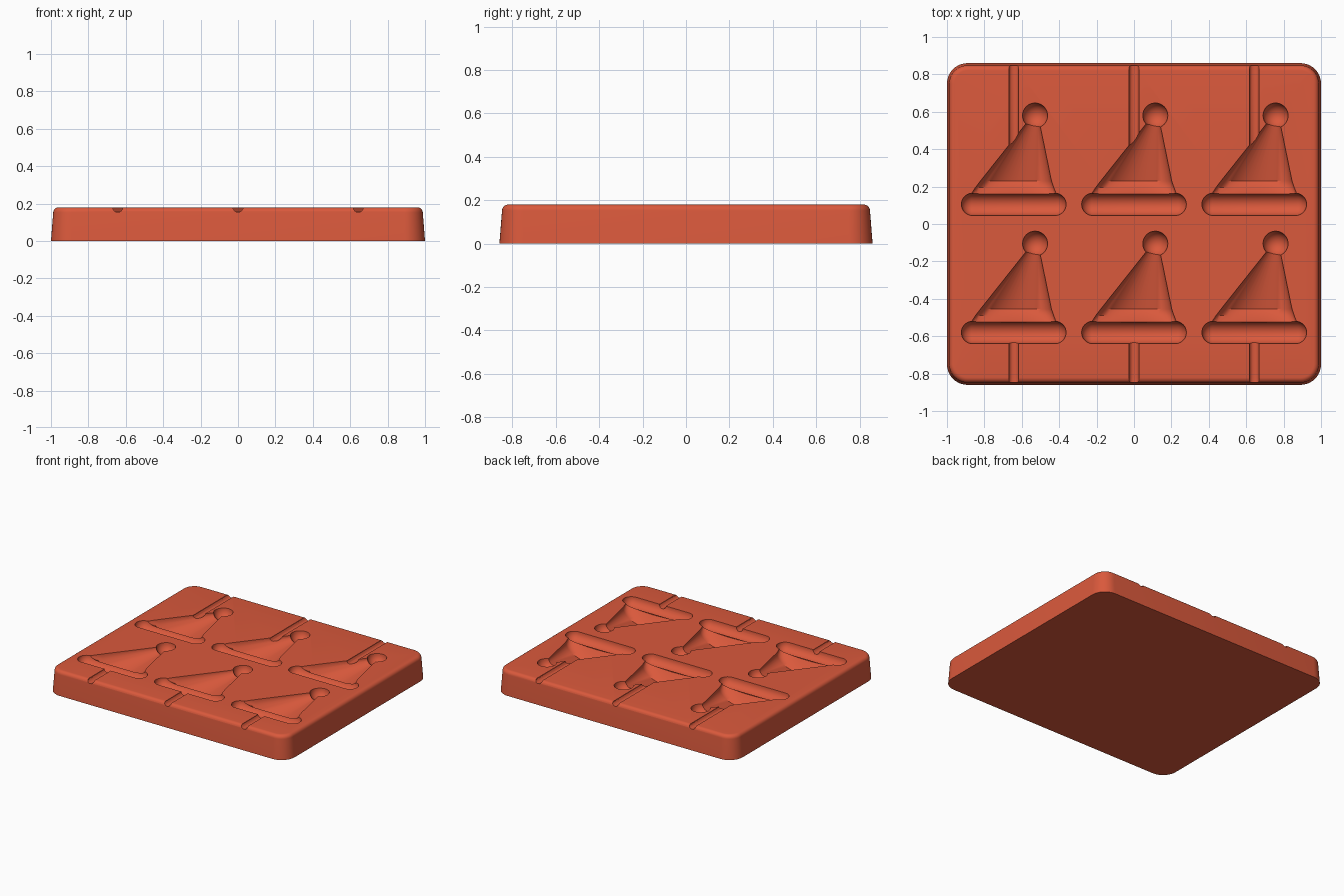
import bpy, bmesh
from math import sin, cos, pi, radians
from mathutils import Matrix

TOP = 0.18
STEP = 0.643                      # spacing of cavity columns
ROWS = (0.105, -0.58)             # brim centre line of each row
COLS = (-STEP, 0.0, STEP)

if "Cube" in bpy.data.objects:
    bpy.data.objects.remove(bpy.data.objects["Cube"], do_unlink=True)

red = bpy.data.materials.new("silicone red")
red.use_nodes = True
colour = (0.70, 0.10, 0.045, 1)
red.diffuse_color = colour
red.node_tree.nodes["Principled BSDF"].inputs["Base Color"].default_value = colour


def finish(bm, name):
    bmesh.ops.recalc_face_normals(bm, faces=bm.faces)
    mesh = bpy.data.meshes.new(name)
    bm.to_mesh(mesh)
    bm.free()
    mesh.materials.append(red)
    obj = bpy.data.objects.new(name, mesh)
    bpy.context.collection.objects.link(obj)
    return obj


def loft(bm, rings):
    """Skin a list of closed point rings and cap both ends."""
    loops = [[bm.verts.new(p) for p in ring] for ring in rings]
    n = len(loops[0])
    for a, b in zip(loops, loops[1:]):
        for i in range(n):
            j = (i + 1) % n
            bm.faces.new((a[i], a[j], b[j], b[i]))
    bm.faces.new(loops[0])
    bm.faces.new(loops[-1])


def rounded_rectangle(inset, z, steps=10):
    r = 0.11 - inset
    ring = []
    for k, (sx, sy) in enumerate(((1, 1), (-1, 1), (-1, -1), (1, -1))):
        for i in range(steps + 1):
            a = pi / 2 * (k + i / steps)
            ring.append((sx * 0.89 + r * cos(a), sy * 0.75 + r * sin(a), z))
    return ring


def hat_section(y, left, right, depth, steps=20):
    """Half ellipse below the top face, closed by a strip above it."""
    mid, half = (left + right) / 2, (right - left) / 2
    ring = [(mid - half * cos(pi * i / steps), y, TOP - depth * sin(pi * i / steps))
            for i in range(steps + 1)]
    return ring + [(right, y, TOP + 0.03), (left, y, TOP + 0.03)]


# Slab with drafted walls and a rounded top rim
bm = bmesh.new()
rim = [(0.012 + 0.028 * (1 - cos(a)), 0.152 + 0.028 * sin(a))
       for a in (pi / 2 * i / 6 for i in range(7))]
loft(bm, [rounded_rectangle(i, z) for i, z in [(0, 0)] + rim])
mold = finish(bm, "hat_mold_tray")

cones, brims, poms, channels = (bmesh.new() for _ in range(4))
for cx in COLS:
    for cy in ROWS:
        # Hat body: slanted hollow that rises again toward the brim
        sections = ((0.055, -0.228, 0.228, 0.03), (0.09, -0.205, 0.214, 0.08),
                    (0.125, -0.178, 0.202, 0.105), (0.475, 0.1, 0.13, 0.025))
        rings = [hat_section(y, l, r, d) for y, l, r, d in sections]
        loft(cones, [[(x + cx, y + cy, z) for x, y, z in ring] for ring in rings])
        # Pompom: hemispherical hollow
        bmesh.ops.create_uvsphere(poms, u_segments=32, v_segments=16, radius=0.067,
                                  matrix=Matrix.Translation((cx + 0.114, cy + 0.475, TOP)))
        # Brim: capsule hollow
        ball = bmesh.ops.create_uvsphere(brims, u_segments=32, v_segments=17, radius=0.06,
                                         matrix=Matrix.Rotation(pi / 2, 4, 'Y'))
        for v in ball["verts"]:
            v.co.x += cx + (0.22 if v.co.x > 0 else -0.22)
            v.co.y += cy
            v.co.z += TOP
    # Pour channels open to the front and back edges
    for y0, y1 in ((-0.95, -0.61), (0.42, 0.95)):
        section = ((-0.026, 0.03), (-0.026, -0.008), (-0.018, -0.02), (-0.009, -0.025),
                   (0.009, -0.025), (0.018, -0.02), (0.026, -0.008), (0.026, 0.03))
        loft(channels, [[(cx + x, y, TOP + z) for x, z in section] for y in (y0, y1)])

# Carve every hollow out of the slab
bpy.context.view_layer.objects.active = mold
for name, bm in (("hat_body_cutter", cones), ("brim_cutter", brims),
                 ("pompom_cutter", poms), ("channel_cutter", channels)):
    cutter = finish(bm, name)
    cutter.hide_render = True
    mod = mold.modifiers.new(name, 'BOOLEAN')
    mod.operation = 'DIFFERENCE'
    mod.solver = 'EXACT'
    mod.object = cutter
    bpy.ops.object.modifier_apply(modifier=mod.name)
    bpy.data.objects.remove(cutter, do_unlink=True)

for obj in bpy.context.selected_objects:
    obj.select_set(False)
mold.select_set(True)
bpy.ops.object.shade_smooth_by_angle(angle=radians(30))
